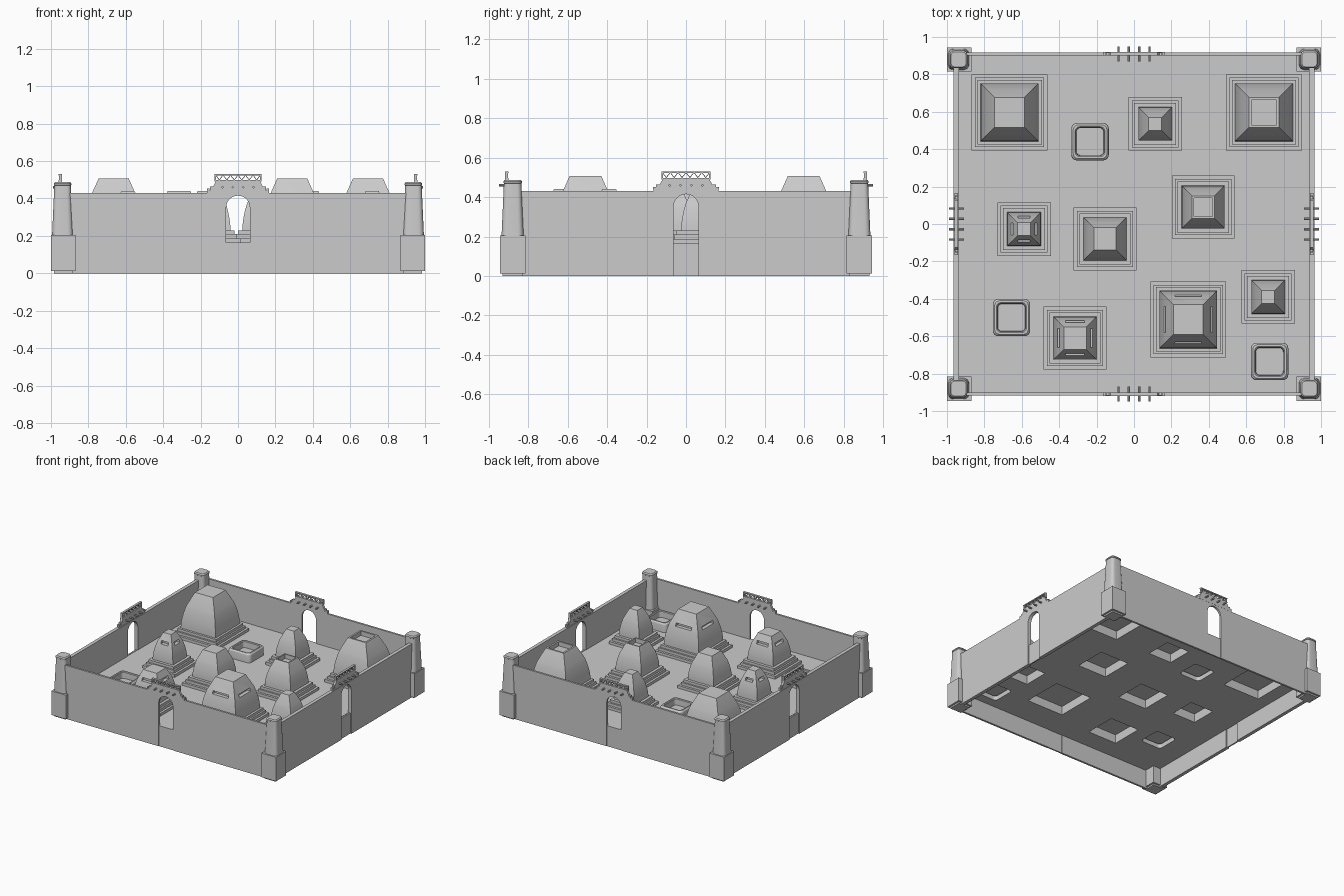
import bpy, bmesh, math
from mathutils import Matrix

cube = bpy.data.objects.get("Cube")
if cube:
    bpy.data.objects.remove(cube, do_unlink=True)

stone = bpy.data.materials.new("grey_stone")
stone.use_nodes = True
GREY = (0.6, 0.6, 0.6, 1)
stone.diffuse_color = GREY
stone.node_tree.nodes["Principled BSDF"].inputs["Base Color"].default_value = GREY

FLOOR, UNDER, PLINTH, WALL = 0.165, 0.15, 0.23, 0.43


def finish(name, bm, smooth=False):
    bmesh.ops.recalc_face_normals(bm, faces=bm.faces)
    mesh = bpy.data.meshes.new(name)
    bm.to_mesh(mesh)
    bm.free()
    mesh.materials.append(stone)
    obj = bpy.data.objects.new(name, mesh)
    bpy.context.collection.objects.link(obj)
    if smooth:
        bpy.ops.object.select_all(action="DESELECT")
        obj.select_set(True)
        bpy.context.view_layer.objects.active = obj
        bpy.ops.object.shade_smooth_by_angle(angle=math.radians(25))
    return obj


def add_box(bm, x0, x1, y0, y1, z0, z1):
    size = Matrix.Diagonal((x1 - x0, y1 - y0, z1 - z0, 1))
    mid = Matrix.Translation(((x0 + x1) / 2, (y0 + y1) / 2, (z0 + z1) / 2))
    bmesh.ops.create_cube(bm, size=1, matrix=mid @ size)


def outline(half, radius, steps=5):
    """Square outline, with rounded corners if radius is set."""
    if not radius:
        return [(half, half), (-half, half), (-half, -half), (half, -half)]
    pts, inner = [], half - radius
    for q, (sx, sy) in enumerate([(1, 1), (-1, 1), (-1, -1), (1, -1)]):
        for i in range(steps + 1):
            a = math.pi / 2 * (q + i / steps)
            pts.append((sx * inner + radius * math.cos(a), sy * inner + radius * math.sin(a)))
    return pts


def loft(bm, x, y, rings, rounding=0):
    """Stack square rings given as (half width, height) and cap both ends."""
    loops = [[bm.verts.new((x + px, y + py, z)) for px, py in outline(h, h * rounding)]
             for h, z in rings]
    n = len(loops[0])
    for a, b in zip(loops, loops[1:]):
        for i in range(n):
            bm.faces.new((a[i], a[(i + 1) % n], b[(i + 1) % n], b[i]))
    bm.faces.new(loops[0][::-1])
    bm.faces.new(loops[-1])


def prism(bm, points, y0, y1):
    """Extrude an x-z outline along y."""
    face = bm.faces.new([bm.verts.new((x, y0, z)) for x, z in points])
    ext = bmesh.ops.extrude_face_region(bm, geom=[face])
    moved = [v for v in ext["geom"] if isinstance(v, bmesh.types.BMVert)]
    bmesh.ops.translate(bm, verts=moved, vec=(0, y1 - y0, 0))


def cut(obj, cutter):
    cutter.hide_render = True
    cutter.hide_viewport = True
    cutter.display_type = "WIRE"
    mod = obj.modifiers.new("cut", "BOOLEAN")
    mod.operation = "DIFFERENCE"
    mod.solver = "EXACT"
    mod.object = cutter
    # Apply the cut and drop the helper
    bpy.context.view_layer.update()
    graph = bpy.context.evaluated_depsgraph_get()
    mesh = bpy.data.meshes.new_from_object(obj.evaluated_get(graph))
    obj.modifiers.clear()
    obj.data = mesh
    bpy.data.objects.remove(cutter, do_unlink=True)


# Sizes: plinth half, body half, roof half, top height, slot offset, slot half length, slot height
SIZES = {
    "small": (0.143, 0.09, 0.035, 0.44, 0.058, 0.032, 0.372),
    "medium": (0.168, 0.115, 0.06, 0.44, 0.085, 0.05, 0.375),
    "large": (0.203, 0.155, 0.08, 0.508, 0.12, 0.07, 0.402),
}
HOUSES = [
    ("large", -0.665, 0.597, "plain"), ("large", 0.695, 0.597, "open"),
    ("large", 0.29, -0.51, "slots"), ("medium", -0.315, -0.61, "slots"),
    ("medium", -0.155, -0.08, "plain"), ("medium", 0.37, 0.09, "open"),
    ("small", 0.113, 0.535, "plain"), ("small", -0.588, -0.027, "slots"),
    ("small", 0.717, -0.39, "plain"),
]
WELLS = [(-0.235, 0.44), (-0.655, -0.5), (0.725, -0.735)]

# Floor with openings below the houses and wells
bm = bmesh.new()
add_box(bm, -0.94, 0.94, -0.905, 0.905, UNDER, FLOOR)
floor = finish("courtyard_floor", bm)
bm = bmesh.new()
for size, x, y, kind in HOUSES:
    h = SIZES[size][0] - 0.04
    add_box(bm, x - h, x + h, y - h, y + h, 0.1, 0.2)
for x, y in WELLS:
    loft(bm, x, y, [(0.092, 0.1), (0.092, 0.2)], 0.3)
cut(floor, finish("floor_cutter", bm))

# Houses: hollow stepped plinth, curved body, sloping roof
for i, (size, x, y, kind) in enumerate(HOUSES):
    p, b, t, top, off, length, zs = SIZES[size]
    hole, s1, s2 = p - 0.04, p - 0.018, p - 0.031
    bm = bmesh.new()
    loft(bm, x, y, [(hole, PLINTH - 0.01), (hole, UNDER + 0.002), (p, UNDER + 0.002),
                    (p, 0.187), (s1, 0.187), (s1, 0.209), (s2, 0.209), (s2, PLINTH)])
    finish(f"house_plinth_{i + 1}", bm)
    rise = top - PLINTH
    rings = [(b, PLINTH - 0.004)]
    for k in range(1, 7):
        f = k / 6
        rings.append((b - (b - t) * 0.42 * f ** 1.8, PLINTH + rise * 0.65 * f))
    rings.append((t, top))
    if kind == "open":
        rings += [(t * 0.83, top), (t * 0.83, top - 0.035)]
    bm = bmesh.new()
    loft(bm, x, y, rings)
    house = finish(f"house_body_{i + 1}", bm, True)
    if kind == "slots":
        bm = bmesh.new()
        for s in (-1, 1):
            near, far = sorted((s * (off - 0.02), s * (off + 0.06)))
            add_box(bm, x - length, x + length, y + near, y + far, zs - 0.012, zs + 0.012)
            add_box(bm, x + near, x + far, y - length, y + length, zs - 0.012, zs + 0.012)
        cut(house, finish("slot_cutter", bm))

# Wells: hollow rounded rim around a basin
for i, (x, y) in enumerate(WELLS):
    bm = bmesh.new()
    loft(bm, x, y, [(0.073, 0.185), (0.075, 0.232), (0.08, 0.237), (0.09, 0.237), (0.098, 0.228),
                    (0.1, 0.22), (0.1, UNDER), (0.092, UNDER), (0.09, 0.225),
                    (0.082, 0.225), (0.08, 0.175)], 0.3)
    finish(f"well_{i + 1}", bm, True)

# Corner towers on square blocks
for sx, front in ((-1, "right"), (1, "left")):
    for sy, side in ((-1, "front"), (1, "back")):
        cx, cy = sx * 0.935, sy * 0.88
        bm = bmesh.new()
        add_box(bm, cx - 0.065, cx + 0.065, cy - 0.065, cy + 0.065, 0.012, 0.205)
        add_box(bm, cx - 0.05, cx + 0.05, cy - 0.05, cy + 0.05, 0, 0.02)
        finish(f"tower_block_{side}_{front}", bm)
        bm = bmesh.new()
        loft(bm, sx * 0.938, cy, [(0.056, 0.2), (0.044, 0.47), (0.047, 0.472), (0.047, 0.48),
                                  (0.04, 0.488)], 0.5)
        finish(f"tower_{side}_{front}", bm, True)

# Gate walls, each built facing the front and then turned into place
arch = [(-0.063, -0.1), (0.063, -0.1)]
arch += [(0.063 * math.cos(math.pi * k / 16), 0.352 + 0.063 * math.sin(math.pi * k / 16))
         for k in range(17)]
for name, turn, dist, reach, thick in (("front", 0, 0.91, 0.95, 0.016), ("left", 1, 0.95, 0.915, 0.028),
                                       ("back", 2, 0.91, 0.95, 0.016), ("right", 3, 0.95, 0.915, 0.028)):
    place = Matrix.Rotation(turn * math.pi / 2, 4, "Z") @ Matrix.Translation((0, -dist, 0))
    bm = bmesh.new()
    add_box(bm, -reach, reach, -thick / 2, thick / 2, 0, WALL)
    wall = finish(f"{name}_wall", bm)
    bm = bmesh.new()
    prism(bm, arch, -0.1, 0.1)
    cut(wall, finish("arch_cutter", bm))
    bm = bmesh.new()
    add_box(bm, -0.064, 0.064, -0.005, 0.006, 0, FLOOR)
    sill = finish(f"{name}_gate_sill", bm)

    # Crest: stepped panel, side knobs, rails, lattice and round pegs
    bm = bmesh.new()
    prism(bm, [(-0.165, WALL), (0.165, WALL), (0.165, 0.443), (0.142, 0.443), (0.13, 0.47), (0.118, 0.492),
               (-0.118, 0.492), (-0.13, 0.47), (-0.142, 0.443), (-0.165, 0.443)], -0.009, 0.009)
    for s in (-1, 1):
        add_box(bm, s * 0.143 - 0.008, s * 0.143 + 0.008, -0.008, 0.008, 0.44, 0.463)
        add_box(bm, s * 0.16 - 0.007, s * 0.16 + 0.007, -0.009, 0.009, 0.438, 0.452)
        add_box(bm, s * 0.121 - 0.004, s * 0.121 + 0.004, -0.008, 0.008, 0.49, 0.53)
    add_box(bm, -0.125, 0.125, -0.009, 0.009, 0.49, 0.498)
    add_box(bm, -0.125, 0.125, -0.009, 0.009, 0.522, 0.53)
    bays = 12
    for k in range(bays):
        xa = -0.12 + 0.24 * k / bays
        xb = xa + 0.24 / bays
        za, zb = (0.496, 0.522) if k % 2 else (0.522, 0.496)
        prism(bm, [(xa, za), (xb, zb), (xb, zb + 0.006), (xa, za + 0.006)], -0.006, 0.006)
    for px in (-0.083, -0.028, 0.028, 0.083):
        spot = Matrix.Translation((px, 0, 0.46)) @ Matrix.Rotation(math.pi / 2, 4, "X")
        bmesh.ops.create_cone(bm, cap_ends=True, segments=10, radius1=0.006, radius2=0.006,
                              depth=0.08, matrix=spot)
    crest = finish(f"{name}_gate_crest", bm)
    for obj in (wall, sill, crest):
        obj.data.transform(place)
